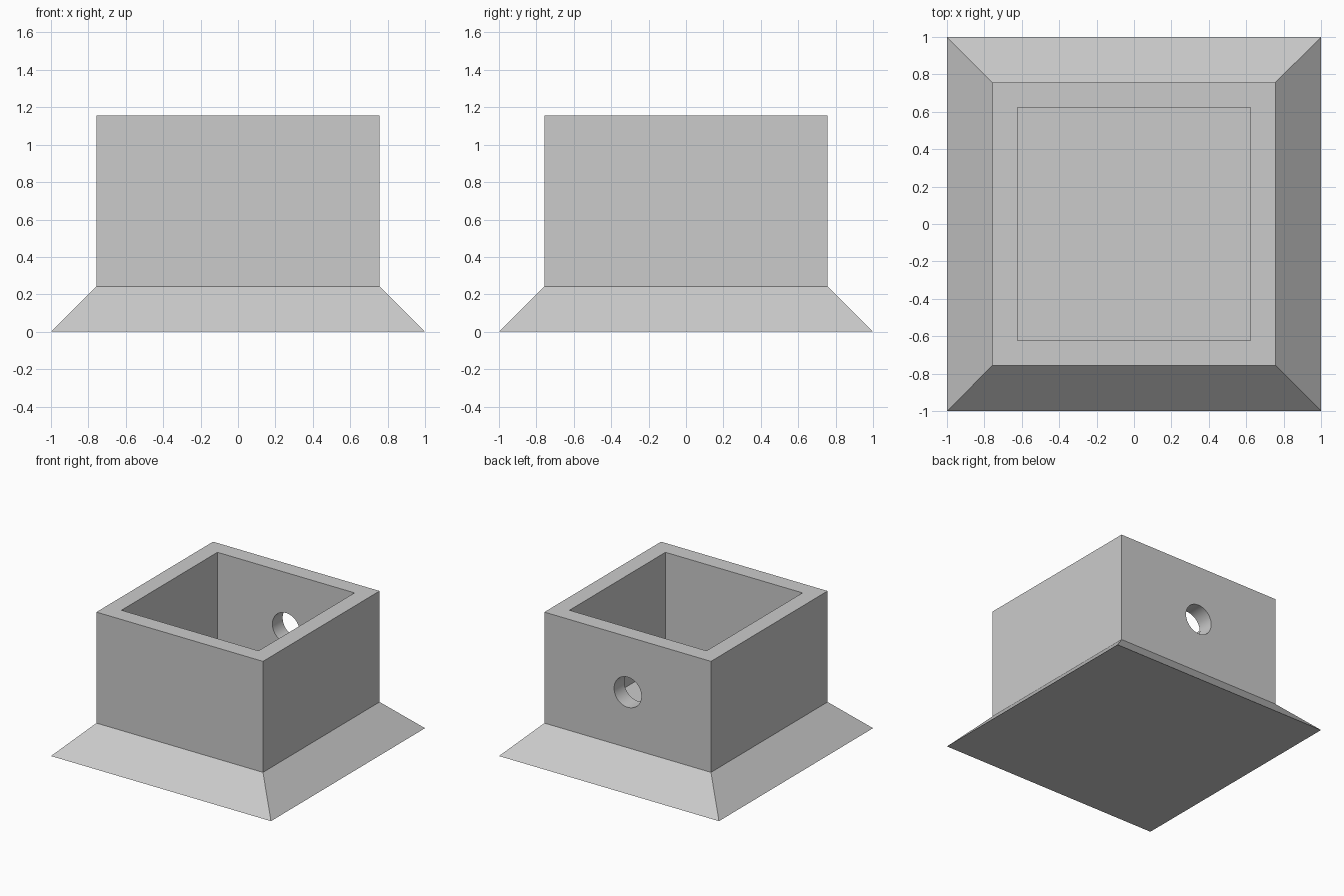
import bpy
import bmesh
import math

cube = bpy.data.objects.get("Cube")
if cube:
    bpy.data.objects.remove(cube, do_unlink=True)

grey = bpy.data.materials.new("plain grey")
grey.use_nodes = True
colour = (0.6, 0.6, 0.6, 1)
grey.diffuse_color = colour
grey.node_tree.nodes["Principled BSDF"].inputs["Base Color"].default_value = colour

BASE, OUTER, INNER = 1.0, 0.757, 0.623   # half widths
FLOOR, TOP = 0.243, 1.155                # heights
HOLE_RADIUS = 0.124


def add_object(name, bm):
    bmesh.ops.recalc_face_normals(bm, faces=bm.faces)
    mesh = bpy.data.meshes.new(name)
    bm.to_mesh(mesh)
    bm.free()
    obj = bpy.data.objects.new(name, mesh)
    bpy.context.collection.objects.link(obj)
    mesh.materials.append(grey)
    return obj


# Square socket with a flared foot: rings lofted up the outside and down the cavity
bm = bmesh.new()
profile = [(BASE, 0), (OUTER, FLOOR), (OUTER, TOP), (INNER, TOP), (INNER, FLOOR)]
rings = [[bm.verts.new((sx * w, sy * w, z))
          for sx, sy in ((-1, -1), (1, -1), (1, 1), (-1, 1))] for w, z in profile]
for low, high in zip(rings, rings[1:]):
    for i in range(4):
        j = (i + 1) % 4
        bm.faces.new((low[i], low[j], high[j], high[i]))
bm.faces.new(rings[0])
bm.faces.new(rings[-1])
socket = add_object("socket_body", bm)

# Round cutter through the middle of the back wall
bm = bmesh.new()
bmesh.ops.create_cone(bm, cap_ends=True, segments=64, radius1=HOLE_RADIUS,
                      radius2=HOLE_RADIUS, depth=0.4)
cutter = add_object("hole_cutter", bm)
cutter.rotation_euler.x = math.pi / 2
cutter.location = (0, (OUTER + INNER) / 2, (FLOOR + TOP) / 2)
cutter.hide_render = True

# Cut the hole, then discard the cutter
cut = socket.modifiers.new("back_hole", "BOOLEAN")
cut.operation = "DIFFERENCE"
cut.solver = "EXACT"
cut.object = cutter
bpy.ops.object.select_all(action="DESELECT")
socket.select_set(True)
bpy.context.view_layer.objects.active = socket
bpy.ops.object.modifier_apply(modifier=cut.name)
bpy.data.objects.remove(cutter, do_unlink=True)

# Smooth only the hole's bore
bpy.ops.object.shade_smooth_by_angle(angle=math.radians(30))
